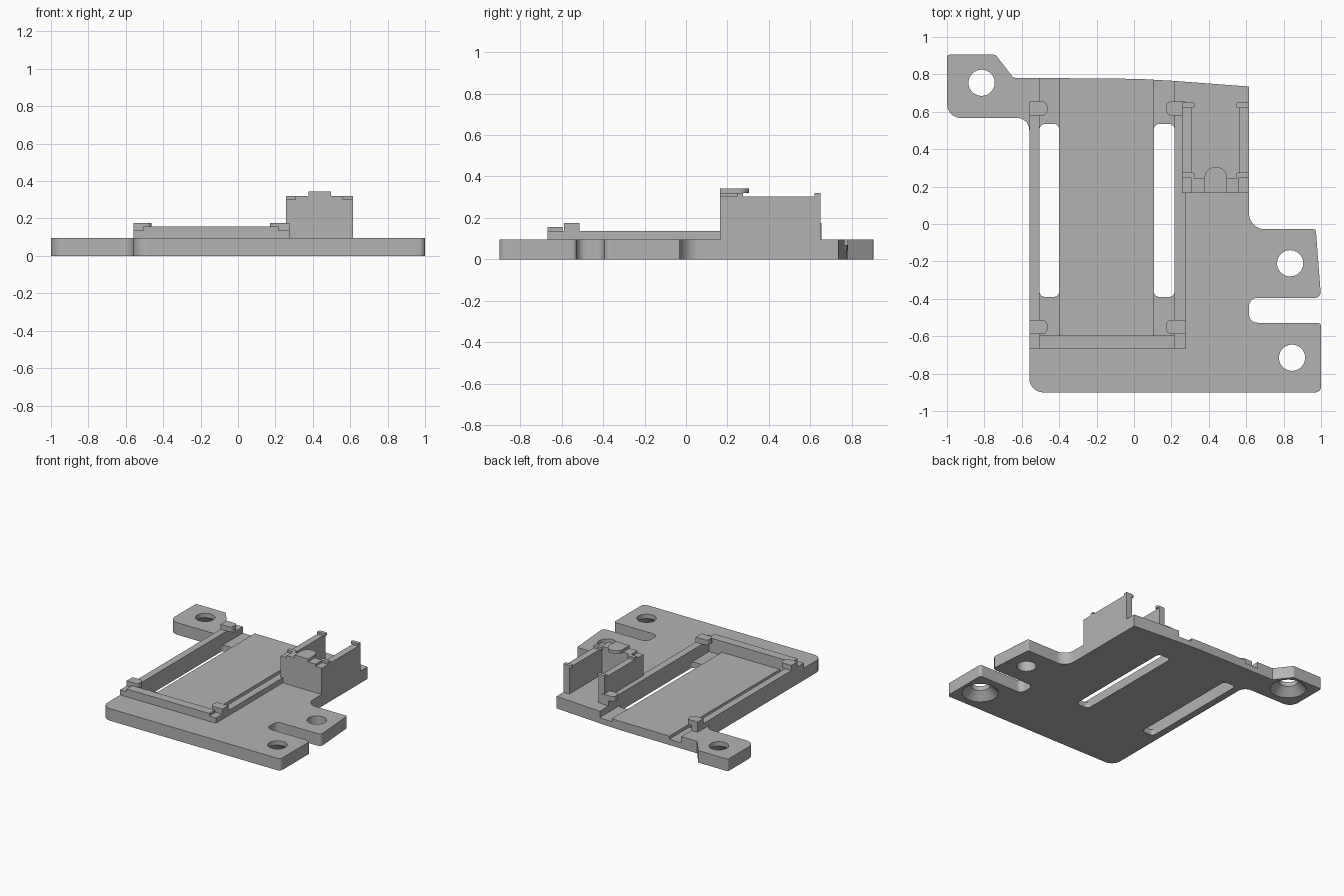
import bpy
import bmesh
import math
from mathutils import Vector

if "Cube" in bpy.data.objects:
    bpy.data.objects.remove(bpy.data.objects["Cube"])

grey = bpy.data.materials.new("plain grey plastic")
grey.use_nodes = True
tone = (0.45, 0.45, 0.45, 1)
grey.diffuse_color = tone
grey.node_tree.nodes["Principled BSDF"].inputs["Base Color"].default_value = tone


def finish(bm, name):
    bmesh.ops.recalc_face_normals(bm, faces=bm.faces)
    mesh = bpy.data.meshes.new(name)
    bm.to_mesh(mesh)
    bm.free()
    mesh.materials.append(grey)
    obj = bpy.data.objects.new(name, mesh)
    bpy.context.collection.objects.link(obj)
    return obj


def rounded(points, steps=10):
    """Replace each (x, y, radius) corner with a tangent arc."""
    out = []
    for i, (x, y, r) in enumerate(points):
        p = Vector((x, y))
        if not r:
            out.append(p)
            continue
        u = (Vector(points[i - 1][:2]) - p).normalized()
        v = (Vector(points[(i + 1) % len(points)][:2]) - p).normalized()
        half = u.angle(v) / 2
        centre = p + (u + v).normalized() * r / math.sin(half)
        a = p + u * r / math.tan(half) - centre
        b = p + v * r / math.tan(half) - centre
        sweep = b.angle_signed(a)
        for k in range(steps + 1):
            t = sweep * k / steps
            c, s = math.cos(t), math.sin(t)
            out.append(centre + Vector((a.x * c - a.y * s, a.x * s + a.y * c)))
    return out


def prism(name, points, z0, z1):
    bm = bmesh.new()
    face = bm.faces.new([bm.verts.new((p.x, p.y, z0)) for p in rounded(points)])
    top = bmesh.ops.extrude_face_region(bm, geom=[face])
    verts = [g for g in top["geom"] if isinstance(g, bmesh.types.BMVert)]
    bmesh.ops.translate(bm, verts=verts, vec=(0, 0, z1 - z0))
    return finish(bm, name)


def block(name, x0, x1, y0, y1, z0, z1, left_r=0, right_r=0):
    return prism(name, [(x0, y0, left_r), (x1, y0, right_r),
                        (x1, y1, right_r), (x0, y1, left_r)], z0, z1)


def cone(name, x, y, r0, r1, z0, z1):
    bm = bmesh.new()
    bmesh.ops.create_cone(bm, cap_ends=True, segments=40, radius1=r0,
                          radius2=r1, depth=z1 - z0)
    bmesh.ops.translate(bm, verts=bm.verts, vec=(x, y, (z0 + z1) / 2))
    return finish(bm, name)


def cut(target, cutter):
    cutter.hide_render = True
    mod = target.modifiers.new("cut", 'BOOLEAN')
    mod.operation = 'DIFFERENCE'
    mod.solver = 'EXACT'
    mod.object = cutter
    bpy.context.view_layer.update()
    graph = bpy.context.evaluated_depsgraph_get()
    mesh = bpy.data.meshes.new_from_object(target.evaluated_get(graph))
    target.modifiers.clear()
    target.data = mesh
    bpy.data.objects.remove(cutter)


TOP, RAIL, BAR, CLIP = 0.095, 0.136, 0.157, 0.176
WALL, LIP, TAB = 0.302, 0.32, 0.343

# Base plate with mounting ears
plate = prism("base_plate", [
    (-1, 0.905, 0.015), (-0.74, 0.905, 0.02), (-0.645, 0.782, 0),
    (0.02, 0.776, 0), (0.2, 0.766, 0), (0.615, 0.735, 0),
    (0.615, -0.028, 0.085), (0.972, -0.028, 0.01), (1, -0.395, 0.03),
    (0.615, -0.395, 0.045), (0.615, -0.528, 0.045), (1, -0.528, 0.02),
    (1, -0.9, 0.03), (-0.56, -0.9, 0.075), (-0.56, 0.567, 0.065),
    (-1, 0.567, 0.075)], 0, TOP)

# Board recess, side grooves and long slots
cut(plate, block("recess_cutter", -0.505, 0.217, -0.597, 1, 0.07, 0.3))
for x0, x1 in ((-0.505, -0.4), (0.106, 0.217)):
    cut(plate, block("groove_cutter", x0, x1, -0.597, 1, 0.045, 0.3))
    cut(plate, block("slot_cutter", x0, x1, -0.39, 0.535, -0.1, 0.3, 0.03, 0.03))

# Screw holes, two of them countersunk underneath
for x, y, sunk in ((-0.815, 0.755, True), (0.835, -0.21, False), (0.845, -0.715, True)):
    cut(plate, cone("hole_cutter", x, y, 0.07, 0.07, -0.1, 0.3))
    if sunk:
        cut(plate, cone("countersink_cutter", x, y, 0.14, 0.07, -0.01, 0.06))

# Board rails, front bar and corner clips
block("right_rail", -0.56, -0.505, -0.668, 0.655, TOP - 0.01, RAIL)
block("left_rail", 0.217, 0.275, -0.668, 0.655, TOP - 0.01, RAIL)
block("front_bar", -0.505, 0.217, -0.668, -0.597, TOP - 0.01, BAR)
for end, y in (("front", -0.588), ("back", 0.58)):
    block(end + "_right_clip", -0.56, -0.463, y, y + 0.075, RAIL, CLIP, 0, 0.028)
    block(end + "_left_clip", 0.172, 0.275, y, y + 0.075, RAIL, CLIP, 0.028, 0)

# Upright holder: two side walls, front wall, lips and round tab
for side, x0, x1, lip0, lip1 in (("right", 0.257, 0.308, 0.257, 0.325),
                                 ("left", 0.562, 0.615, 0.545, 0.615)):
    block("holder_" + side + "_wall", x0, x1, 0.165, 0.65, TOP - 0.005, WALL)
    for end, y0, y1 in (("front", 0.245, 0.275), ("back", 0.62, 0.65)):
        inner = (0, 0.012) if side == "right" else (0.012, 0)
        block("holder_" + end + "_" + side + "_lip", lip0, lip1, y0, y1,
              WALL, LIP, *inner)
block("holder_front_wall", 0.308, 0.562, 0.165, 0.247, TOP - 0.005, LIP)
prism("holder_round_tab", [(0.377, 0.165, 0), (0.497, 0.165, 0),
                           (0.497, 0.305, 0.058), (0.377, 0.305, 0.058)], LIP, TAB)
